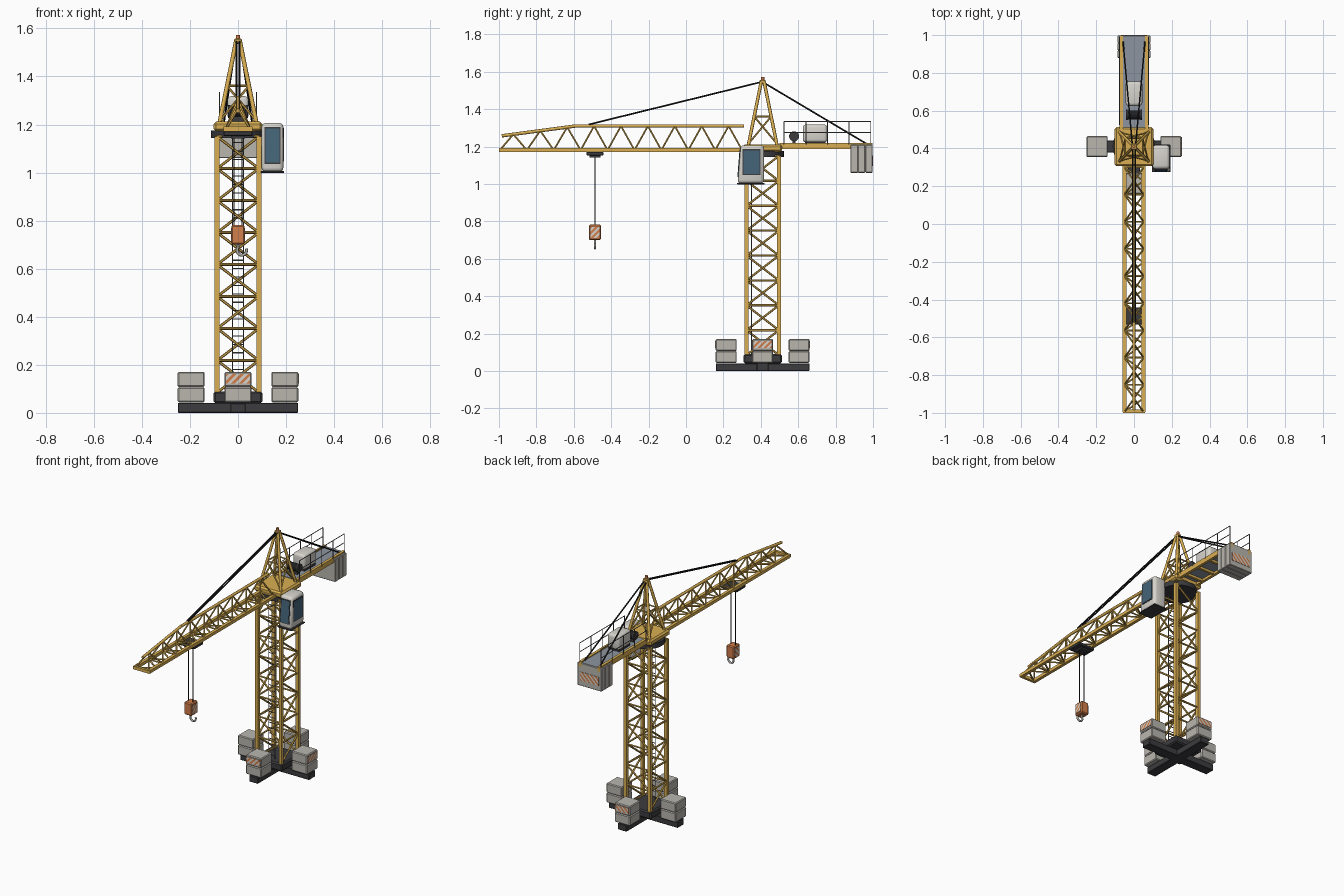
import bpy, bmesh, math
from mathutils import Vector, Matrix

if "Cube" in bpy.data.objects:
    bpy.data.objects.remove(bpy.data.objects["Cube"])

def mat(name, r, g, b):
    m = bpy.data.materials.new(name)
    m.diffuse_color = (r, g, b, 1)
    m.use_nodes = True
    m.node_tree.nodes["Principled BSDF"].inputs["Base Color"].default_value = m.diffuse_color
    return m

YELLOW = mat("crane_yellow", 0.70, 0.43, 0.085)
DARK = mat("dark_steel", 0.045, 0.045, 0.05)
CONCRETE = mat("concrete", 0.49, 0.47, 0.43)
WHITE = mat("off_white", 0.68, 0.66, 0.61)
GLASS = mat("glass_blue", 0.06, 0.13, 0.195)
ORANGE = mat("signal_orange", 0.65, 0.21, 0.07)
DECK = mat("deck_grey", 0.27, 0.30, 0.35)
CABLE = mat("cable_black", 0.014, 0.014, 0.016)
STEEL = mat("rail_grey", 0.16, 0.16, 0.17)
CY = 0.41  # tower centre in y

def finish(name, bm, *mats, smooth=False):
    bmesh.ops.recalc_face_normals(bm, faces=bm.faces)
    me = bpy.data.meshes.new(name)
    bm.to_mesh(me)
    bm.free()
    for m in mats:
        me.materials.append(m)
    ob = bpy.data.objects.new(name, me)
    bpy.context.collection.objects.link(ob)
    if smooth:
        bpy.ops.object.select_all(action='DESELECT')
        ob.select_set(True)
        bpy.context.view_layer.objects.active = ob
        bpy.ops.object.shade_smooth_by_angle(angle=math.radians(50))
    return ob

def box_bm(lo, hi):
    bm = bmesh.new()
    lo, hi = Vector(lo), Vector(hi)
    bmesh.ops.create_cube(bm, size=1, matrix=Matrix.Translation((lo + hi) / 2)
                          @ Matrix.Diagonal((*(hi - lo), 1)))
    return bm

def box(name, lo, hi, m, bevel=0.0, seg=1):
    bm = box_bm(lo, hi)
    if bevel:
        bmesh.ops.bevel(bm, geom=bm.edges[:], offset=bevel, segments=seg, profile=0.5, affect='EDGES')
    return finish(name, bm, m, smooth=seg > 1)

def rod(bm, a, b, r, sides=8):
    """Round or square bar between two points."""
    a, b = Vector(a), Vector(b)
    d = b - a
    M = Matrix.Translation((a + b) / 2) @ d.to_track_quat('Z', 'Y').to_matrix().to_4x4()
    if sides == 4:
        bmesh.ops.create_cube(bm, size=1, matrix=M @ Matrix.Diagonal((2 * r, 2 * r, d.length, 1)))
    else:
        bmesh.ops.create_cone(bm, cap_ends=True, segments=sides, radius1=r, radius2=r,
                              depth=d.length, matrix=M)

def rods(name, pairs, r, m, sides=8):
    bm = bmesh.new()
    for a, b in pairs:
        rod(bm, a, b, r, sides)
    return finish(name, bm, m, smooth=sides > 4)

def hazard(name, lo, hi, axis, width=0.016):
    """Thin plate cut into diagonal stripes; axis is the horizontal direction (0 x, 1 y)."""
    bm = box_bm(lo, hi)
    n = Vector((0, 0, 1))
    n[axis] = -1
    start = min(v.co.dot(n) for v in bm.verts)
    for i in range(1, 20):
        p = n * ((start + i * width) / n.length_squared)
        bmesh.ops.bisect_plane(bm, geom=bm.verts[:] + bm.edges[:] + bm.faces[:], plane_co=p, plane_no=n)
    for f in bm.faces:
        f.material_index = int((f.calc_center_median().dot(n) - start) / width) % 2
    return finish(name, bm, ORANGE, WHITE)

# Cross base, plinth and stacked ballast
box("base_beam_x", (-0.25, CY - 0.032, 0), (0.25, CY + 0.032, 0.042), DARK, 0.003)
box("base_beam_y", (-0.032, CY - 0.25, 0), (0.032, CY + 0.25, 0.041), DARK, 0.003)
box("base_plinth", (-0.102, CY - 0.102, 0.04), (0.102, CY + 0.102, 0.09), DARK, 0.008)
for dx, dy in ((1, 0), (-1, 0), (0, 1), (0, -1)):
    cx, cy = dx * 0.195, CY + dy * 0.195
    for k in range(2):
        z = 0.044 + k * 0.064
        box("ballast_block", (cx - 0.056, cy - 0.056, z), (cx + 0.056, cy + 0.056, z + 0.063), CONCRETE, 0.005)
for s in (-1, 1):
    y = CY + s * 0.252
    hazard("ballast_sign", (-0.05, y - 0.002, 0.122), (0.05, y + 0.002, 0.161), 0)
hazard("ballast_sign", (0.25, CY - 0.05, 0.122), (0.254, CY + 0.05, 0.161), 1)

# Tower mast: corner legs, frames and alternating diagonals
T, Z0, Z1, BAYS = 0.0865, 0.085, 1.15, 8
corners = [(T, CY - T), (T, CY + T), (-T, CY + T), (-T, CY - T)]
rods("mast_legs", [((x, y, Z0), (x, y, Z1)) for x, y in corners], 0.0105, YELLOW, 4)
braces = []
step = (Z1 - Z0) / BAYS
for k in range(BAYS):
    za, zb = Z0 + k * step, Z0 + (k + 1) * step
    for i in range(4):
        a, b = corners[i], corners[(i + 1) % 4]
        braces.append(((*a, zb), (*b, zb)))
        if k % 2:
            a, b = b, a
        braces.append(((*a, za), (*b, zb)))
rods("mast_braces", braces, 0.0058, YELLOW, 6)

# Ladder inside the mast
LY = CY - 0.06
ladder = [((s * 0.023, LY, 0.09), (s * 0.023, LY, 1.15)) for s in (-1, 1)]
ladder += [((-0.023, LY, 0.11 + i * 0.035), (0.023, LY, 0.11 + i * 0.035)) for i in range(30)]
rods("ladder", ladder, 0.0025, STEEL, 5)

# Slewing ring and turntable
bm = bmesh.new()
bmesh.ops.create_cone(bm, cap_ends=True, segments=32, radius1=0.113, radius2=0.113, depth=0.032,
                      matrix=Matrix.Translation((0, CY, 1.16)))
finish("slewing_ring", bm, DARK, smooth=True)
box("turntable", (-0.102, CY - 0.104, 1.172), (0.102, CY + 0.104, 1.212), YELLOW, 0.01)

# Tower head frame with beacon
def head(i, t):
    x, y = corners[i % 4]
    k = (0.076 * (1 - t) + 0.008 * t) / T
    return (x * k, CY + (y - CY) * k, 1.21 + 0.335 * t)
rods("head_legs", [(head(i, 0), head(i, 1)) for i in range(4)], 0.009, YELLOW)
hb = []
for i in range(4):
    hb += [(head(i, 0.45), head(i + 1, 0.45)), (head(i, 0.02), head(i + 1, 0.45)),
           (head(i + 1, 0.02), head(i, 0.45))]
rods("head_braces", hb, 0.005, YELLOW, 6)
box("head_cap", (-0.016, CY - 0.016, 1.535), (0.016, CY + 0.016, 1.557), YELLOW, 0.004)
rods("beacon", [((0, CY, 1.555), (0, CY, 1.573))], 0.009, ORANGE, 12)

# Jib: triangular truss with a tapered, open tip
JX, JB, JT, Y0, Y1, YK = 0.05, 1.181, 1.31, 0.31, -0.995, -0.59
def top(y):
    return (0, y, JT - max(0, YK - y) / (YK - Y1) * 0.054)
rods("jib_bottom_chords", [((s * JX, Y0, JB), (s * JX, Y1, JB)) for s in (-1, 1)], 0.01, YELLOW, 4)
rods("jib_top_chord", [(top(Y0), top(YK)), (top(YK), top(Y1 + 0.01))], 0.009, YELLOW)
box("jib_end_bar", (-0.058, -1.0, 1.171), (0.058, -0.983, 1.191), YELLOW)
lace = []
N = 9
pitch = (Y0 - 0.01 - Y1) / N
for i in range(N):
    ya = Y0 - 0.01 - i * pitch
    ym, yb = ya - pitch / 2, ya - pitch
    for s in (-1, 1):
        lace += [((s * JX, ya, JB), top(ym)), (top(ym), (s * JX, yb, JB))]
    lace += [((-JX, ya, JB), (JX, ya, JB)), ((-JX, ya, JB), (JX, ym, JB)), ((JX, ym, JB), (-JX, yb, JB))]
rods("jib_lacing", lace, 0.0052, YELLOW, 6)

# Trolley, hoist ropes and hook block
HY = -0.487
box("trolley", (-0.06, HY - 0.046, 1.152), (0.06, HY + 0.046, 1.172), DARK, 0.004)
box("trolley_sheaves", (-0.03, HY - 0.03, 1.142), (0.03, HY + 0.03, 1.153), DARK)
rods("hoist_ropes", [((s * 0.017, HY, 0.77), (s * 0.017, HY, 1.15)) for s in (-1, 1)], 0.003, CABLE, 6)
box("hook_block", (-0.028, HY - 0.032, 0.70), (0.028, HY + 0.032, 0.782), ORANGE, 0.006)
for s in (-1, 1):
    x = s * 0.0285
    hazard("hook_block_sign", (x - 0.0015, HY - 0.024, 0.712), (x + 0.0015, HY + 0.024, 0.77), 1, 0.016)
cu = bpy.data.curves.new("hook", 'CURVE')
cu.dimensions = '3D'
cu.bevel_depth, cu.bevel_resolution, cu.use_fill_caps = 0.006, 2, True
pts = [(0.0, 0.705), (0.0, 0.69)] + [(0.016 + 0.02 * math.cos(math.radians(a)), 0.676 + 0.02 * math.sin(math.radians(a)))
                                    for a in range(140, 386, 22)]
sp = cu.splines.new('POLY')
sp.points.add(len(pts) - 1)
for p, (x, z) in zip(sp.points, pts):
    p.co = (x, HY, z, 1)
cu.materials.append(CONCRETE)
bpy.context.collection.objects.link(bpy.data.objects.new("hook", cu))

# Counter jib: side beams, deck, cross beams and slab counterweight
for s in (-1, 1):
    box("counter_jib_beam", (s * 0.068 - 0.009, 0.5, 1.186), (s * 0.068 + 0.009, 0.998, 1.218), YELLOW)
box("counter_jib_deck", (-0.06, 0.51, 1.202), (0.06, 0.995, 1.212), DECK)
rods("deck_cross_beams", [((-0.06, y, 1.195), (0.06, y, 1.195)) for y in (0.56, 0.67, 0.78, 0.87)],
     0.008, YELLOW, 4)
for i in range(3):
    y = 0.88 + i * 0.0395
    box("counterweight_slab", (-0.087, y, 1.06), (0.087, y + 0.039, 1.21), CONCRETE, 0.003)
hazard("counterweight_sign", (-0.068, 0.996, 1.095), (0.068, 1.0, 1.152), 0)

# Railings
rail = []
for s in (-1, 1):
    x = s * 0.077
    rail += [((x, 0.525, z), (x, 0.988, z)) for z in (1.275, 1.333)]
    rail += [((x, 0.525 + i * 0.1157, 1.21), (x, 0.525 + i * 0.1157, 1.333)) for i in range(5)]
rods("railings", rail, 0.0025, STEEL, 6)

# Winch and machinery housing
box("machinery_housing", (-0.044, 0.625, 1.222), (0.044, 0.755, 1.318), WHITE, 0.016, 3)
box("machinery_skid", (-0.038, 0.635, 1.21), (0.038, 0.745, 1.224), DARK)
rods("winch_drum", [((-0.034, 0.578, 1.255), (0.034, 0.578, 1.255))], 0.024, CABLE, 20)
rods("winch_flanges", [((s * 0.034, 0.578, 1.255), (s * 0.042, 0.578, 1.255)) for s in (-1, 1)], 0.027, DARK, 20)
box("winch_base", (-0.03, 0.57, 1.21), (0.03, 0.586, 1.235), DARK)

# Pendant lines
lines = [((s * 0.006, CY, 1.547), (s * 0.006, -0.52, 1.318)) for s in (-1, 1)]
lines += [((s * 0.008, CY, 1.545), (s * 0.058, 0.965, 1.215)) for s in (-1, 1)]
rods("pendants", lines, 0.0045, CABLE, 6)

# Operator cab with sloping front, glazing and floor
def lean(ob):
    for v in ob.data.vertices:
        if v.co.y < 0.3:
            v.co.y += (v.co.z - 1.0) * 0.08
lean(box("cab", (0.098, 0.275, 1.003), (0.189, 0.418, 1.207), WHITE, 0.018, 3))
lean(box("front_window_frame", (0.111, 0.2735, 1.036), (0.176, 0.28, 1.189), DARK))
lean(box("front_window", (0.115, 0.2715, 1.041), (0.172, 0.28, 1.184), GLASS))
box("side_window_frame", (0.182, 0.302, 1.047), (0.1905, 0.398, 1.186), DARK)
box("side_window", (0.183, 0.307, 1.053), (0.192, 0.393, 1.18), GLASS)
box("cab_floor", (0.094, 0.274, 0.998), (0.192, 0.42, 1.006), DARK, 0.002)
box("cab_bracket", (0.07, 0.33, 1.176), (0.11, 0.40, 1.2), YELLOW)
